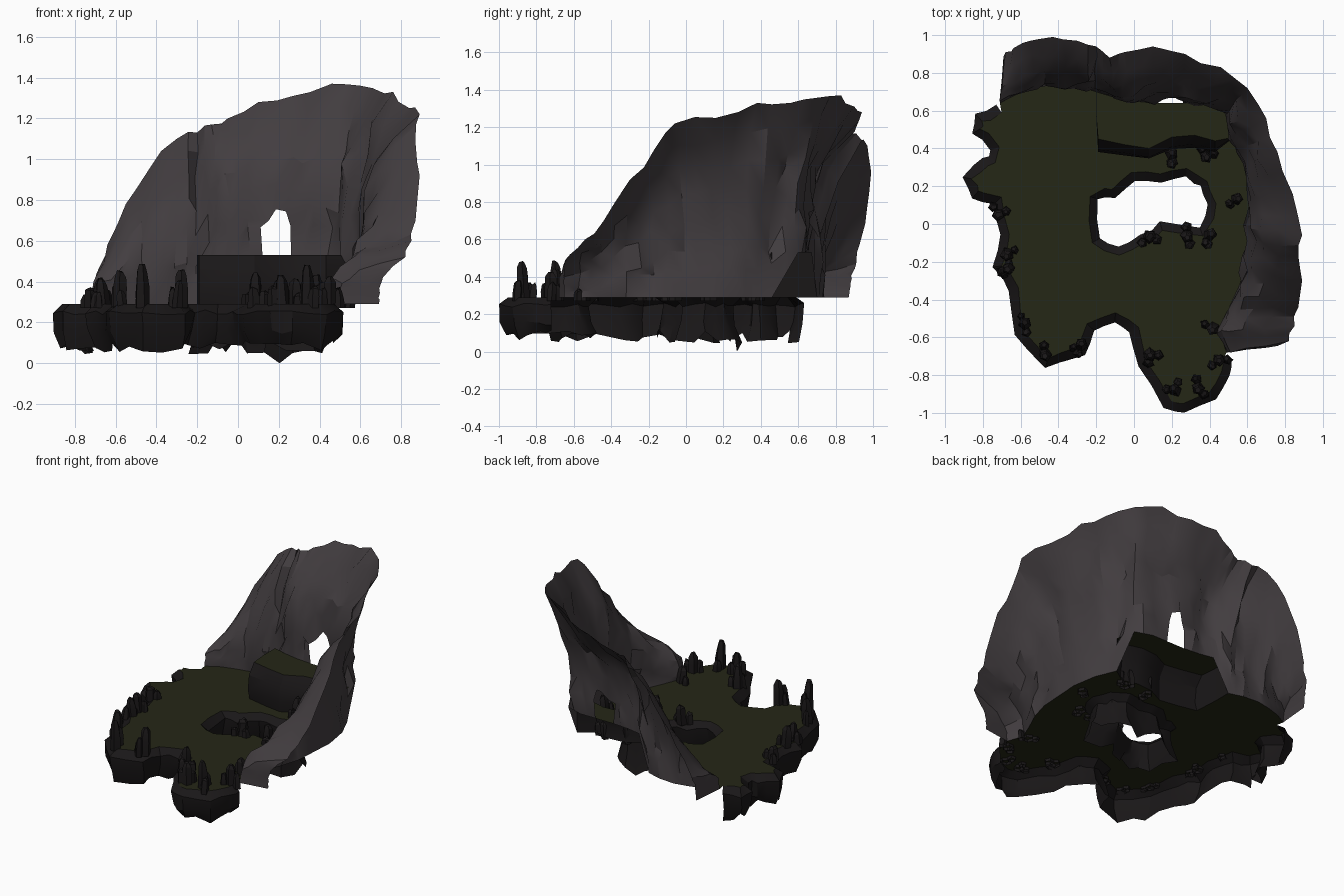
import bpy, bmesh, math, random
from mathutils import Vector

if "Cube" in bpy.data.objects:
    bpy.data.objects.remove(bpy.data.objects["Cube"])
random.seed(7)
Z = 0.29                                   # floor height
LEDGE = 0.53                               # raised ledge height


def mat(name, rgb):
    m = bpy.data.materials.new(name)
    m.diffuse_color = (*rgb, 1)
    m.use_nodes = True
    m.node_tree.nodes["Principled BSDF"].inputs["Base Color"].default_value = m.diffuse_color
    return m


ROCK = mat("grey_rock", (0.055, 0.047, 0.051))
DARK = mat("dark_rock", (0.010, 0.0085, 0.009))
MOSS = mat("moss", (0.018, 0.020, 0.008))


def rnd(a):
    return random.uniform(-a, a)


def finish(name, bm, material, angle=35):
    me = bpy.data.meshes.new(name)
    bm.to_mesh(me)
    bm.free()
    ob = bpy.data.objects.new(name, me)
    bpy.context.collection.objects.link(ob)
    me.materials.append(material)
    bpy.ops.object.select_all(action='DESELECT')
    ob.select_set(True)
    bpy.context.view_layer.objects.active = ob
    bpy.ops.object.shade_smooth_by_angle(angle=math.radians(angle))
    return ob


def sheet(name, rings, material, closed=False, flip=False, skip=()):
    """Loft a surface through rings listed from bottom to top."""
    bm = bmesh.new()
    vs = [[bm.verts.new(p) for p in r] for r in rings]
    n = len(rings[0])
    for j in range(len(rings) - 1):
        for i in range(n if closed else n - 1):
            if (i, j) in skip:
                continue
            k = (i + 1) % n
            f = [vs[j][i], vs[j][k], vs[j + 1][k], vs[j + 1][i]]
            bm.faces.new(f[::-1] if flip else f)
    loose = [v for v in bm.verts if not v.link_faces]
    bmesh.ops.delete(bm, geom=loose, context='VERTS')
    return finish(name, bm, material, 28)


def fill(name, loops, material):
    """Flat surface bounded by an outline and optional holes."""
    bm = bmesh.new()
    edges = []
    for loop in loops:
        vs = [bm.verts.new(p) for p in loop]
        edges += [bm.edges.new((vs[i - 1], vs[i])) for i in range(len(vs))]
    bmesh.ops.triangle_fill(bm, use_beauty=True, edges=edges, normal=(0, 0, 1))
    for f in bm.faces:
        f.normal_update()
        if f.normal.z < 0:
            f.normal_flip()
    return finish(name, bm, material)


def dense(pts, closed=False, amount=0.012):
    out = []
    n = len(pts)
    for i in range(n if closed else n - 1):
        a, b = Vector(pts[i]), Vector(pts[(i + 1) % n])
        out += [a, (a + b) / 2 + Vector((rnd(amount), rnd(amount)))]
    return out if closed else out + [Vector(pts[-1])]


def offset(pts, d, closed=False):
    out = []
    n = len(pts)
    for i, p in enumerate(pts):
        a = pts[i - 1] if closed or i else p
        b = pts[(i + 1) % n] if closed or i < n - 1 else p
        t = (b - a).normalized()
        out.append(p + Vector((t.y, -t.x)) * d)
    return out


def cliff(name, pts, closed=False, rim=0.05):
    """Craggy skirt below a floor edge; returns the floor edge points."""
    rings = []
    for d, z, jit in ((-0.045, 0.08, 0.035), (-0.01, 0.16, 0.02), (0, 0.25, 0.012), (-rim, Z, 0)):
        rings.append([(p.x + rnd(jit * .4), p.y + rnd(jit * .4), z + rnd(jit))
                      for p in offset(pts, d, closed)])
    if closed:                              # pit rock hangs down to the ground
        low = min(range(len(pts)), key=lambda i: (pts[i] - Vector((.2, .25))).length)
        for k, z in ((low - 1, .05), (low, 0), (low + 1, .05)):
            rings[0][k] = (*rings[0][k][:2], z)
    sheet(name, rings, DARK, closed)
    return rings[-1]


# Wall columns: base x, y then top x, y, z, from front right round to back left
COLS = [(.69, -.65, .71, -.65, .42),
        (.49, -.68, .82, -.62, .52), (.45, -.57, .85, -.54, .60), (.50, -.45, .87, -.44, .70),
        (.56, -.32, .89, -.30, .92), (.60, -.18, .87, -.17, 1.08), (.61, -.02, .89, -.06, 1.22),
        (.62, .14, .84, .16, 1.25), (.59, .32, .76, .38, 1.33), (.53, .46, .70, .56, 1.33),
        (.50, .60, .60, .72, 1.36), (.38, .64, .46, .83, 1.37), (.26, .64, .27, .90, 1.31),
        (.12, .64, .10, .94, 1.28), (0, .65, -.05, .91, 1.20), (-.1, .67, -.13, .88, 1.17),
        (-.2, .70, -.20, .94, 1.13), (-.3, .73, -.30, .97, 1.1), (-.42, .74, -.43, .99, .96),
        (-.52, .72, -.55, .97, .78), (-.62, .69, -.64, .93, .58), (-.71, .64, -.68, .91, .47),
        (-.69, .87, -.69, .89, .42)]
cols = [(Vector((c[0], c[1], LEDGE if 10 <= i <= 15 else Z)), Vector(c[2:]))
        for i, c in enumerate(COLS)]

# Cave wall: steep ribbed sheet flaring outward at the rim, with an arched opening
full = []
for i, (b, t) in enumerate(cols):
    full.append((b, t))
    if i < len(cols) - 1:
        b2, t2 = cols[i + 1]
        full.append(((b + b2) / 2, (t + t2) / 2 + Vector((rnd(.015), rnd(.015), rnd(.02)))))
ribs = [rnd(.018) for _ in full]
rings = []
for j, t in enumerate((0, .15, .26, .42, .58, .72, .87, 1)):
    ring = []
    for i, (b, top) in enumerate(full):
        s = t ** 3.3
        p = Vector((b.x + (top.x - b.x) * s, b.y + (top.y - b.y) * s, b.z + (top.z - b.z) * t))
        if 0 < j < 7:
            out = Vector((top.x - b.x, top.y - b.y, 0)).normalized()
            k = min(1, (top.z - b.z) * 1.6)
            p += out * (ribs[i] + rnd(.02)) * k + Vector((rnd(.012), rnd(.012), rnd(.03))) * k
        ring.append(p)
    rings.append(ring)
D = 24                                      # doorway column
rings[2][D].x, rings[2][D + 1].z, rings[2][D + 2].x = .235, .755, .15
sheet("cave_wall", rings, ROCK, flip=True, skip={(i, j) for i in (D, D + 1) for j in (0, 1)})

# Outer cliff edge, from back left along the front to the right wall
EDGE = [(-.73, .63), (-.84, .58), (-.86, .48), (-.76, .39), (-.80, .35), (-.91, .25), (-.86, .14),
        (-.74, .11), (-.71, -.06), (-.75, -.23), (-.66, -.35), (-.63, -.59), (-.47, -.76),
        (-.26, -.69), (-.21, -.56), (-.10, -.52), (-.02, -.57), (.02, -.75), (.16, -.97),
        (.27, -1.0), (.43, -.93), (.51, -.80), (.52, -.72)]
edge = cliff("outer_cliff", dense(EDGE))

# Pit in the middle of the floor
PIT = [(-.19, .13), (-.10, .14), (0, .23), (.14, .22), (.27, .25), (.35, .20), (.39, .10),
       (.35, -.02), (.14, .01), (.03, -.06), (-.08, -.12), (-.18, -.08)]
pit = cliff("pit_cliff", dense(PIT, True), True, 0.045)

# Raised ledge at the back: craggy face and mossy top
FRONT = [(-.2, .70), (-.2, .57), (-.19, .45), (-.05, .42), (.08, .40), (.2, .46), (.32, .47),
         (.43, .44), (.53, .46)]
front = [Vector(p) for p in FRONT]
levels = []
for z, dy in ((Z, .05), (.36, .055), (.46, .05), (LEDGE, 0)):
    levels.append([(p.x, p.y - (dy + (rnd(.015) if z != Z and dy else 0)) * (1 < i < 8), z)
                   for i, p in enumerate(front)])
sheet("ledge_face", levels, DARK)
fill("ledge_top", [levels[-1] + [b for b, t in cols[10:16]]], MOSS)

# Mossy floor
outline = list(edge) + [b for b, t in cols[1:9]] + levels[0][::-1] + [b for b, t in cols[17:22]]
fill("floor", [outline, pit], MOSS)


# Blocky rock stumps along the edges
def stump(bm, x, y, r, h):
    turn, lx, ly = rnd(3), rnd(.012), rnd(.012)
    last = None
    for s, t in ((1.05, 0), (1.0, .5), (.85, .85), (.45, 1)):
        ring = []
        for k in range(5):
            a = turn + k * math.tau / 5
            q = r * s * random.uniform(.85, 1.15)
            ring.append(bm.verts.new((x + lx * t + q * math.cos(a), y + ly * t + q * math.sin(a),
                                      Z - .02 + (h + .02) * t + (rnd(.008) if t else 0))))
        if last:
            for k in range(5):
                bm.faces.new((last[k], last[k - 4], ring[k - 4], ring[k]))
        last = ring
    bm.faces.new(last)


# Each cluster: x, y, tallest height
CLUSTERS = [(-.72, .05, .08), (-.67, -.16, .13), (-.66, -.23, .12), (-.58, -.53, .16),
            (-.47, -.69, .19), (-.28, -.64, .17), (.08, -.69, .15), (.22, -.88, .14),
            (.34, -.87, .19), (.45, -.72, .13), (.42, -.55, .11), (.08, -.07, .11),
            (.28, -.06, .12), (.40, -.06, .10), (.20, .37, .12), (.38, .36, .14),
            (.54, .13, .13)]
bm = bmesh.new()
for x, y, h in CLUSTERS:
    stump(bm, x, y, .034, h)
    for k in range(2):
        a = rnd(3.14)
        stump(bm, x + .045 * math.cos(a), y + .045 * math.sin(a),
              random.uniform(.02, .03), h * random.uniform(.35, .7))
finish("rock_stumps", bm, DARK, 25)
